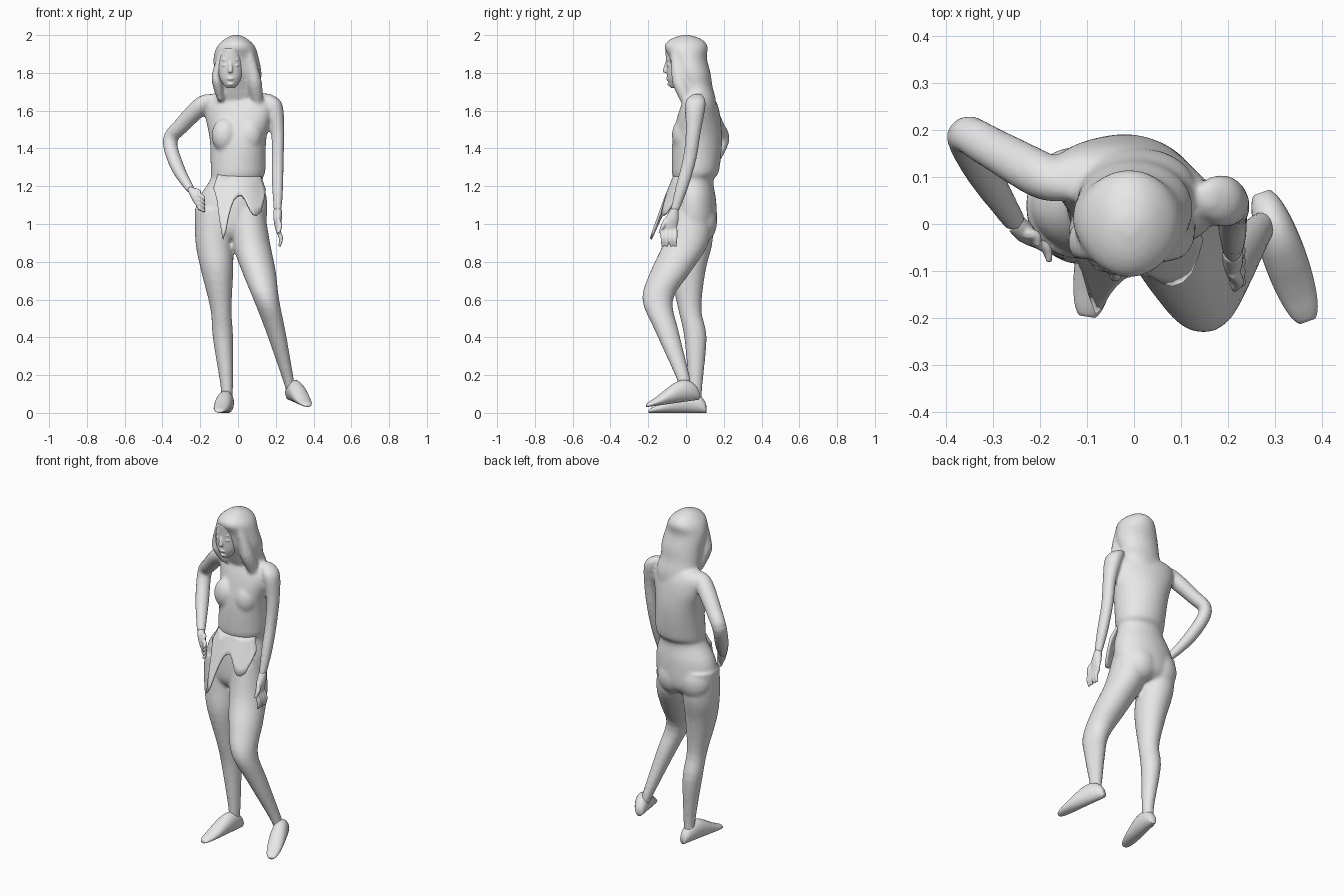
import bpy, bmesh, math
from mathutils import Vector

if "Cube" in bpy.data.objects:
    bpy.data.objects.remove(bpy.data.objects["Cube"], do_unlink=True)

X, Y, Z = Vector((1, 0, 0)), Vector((0, 1, 0)), Vector((0, 0, 1))

grey = bpy.data.materials.new("plain grey")
grey.use_nodes = True
grey.diffuse_color = (.8, .8, .8, 1)
grey.node_tree.nodes["Principled BSDF"].inputs["Base Color"].default_value = grey.diffuse_color


def finish(name, bm):
    """Turn a bmesh into a smooth, grey, named object."""
    bmesh.ops.recalc_face_normals(bm, faces=bm.faces)
    mesh = bpy.data.meshes.new(name)
    bm.to_mesh(mesh)
    bm.free()
    mesh.materials.append(grey)
    for polygon in mesh.polygons:
        polygon.use_smooth = True
    obj = bpy.data.objects.new(name, mesh)
    bpy.context.collection.objects.link(obj)
    return obj


def fuse(name, parts, voxel, softness):
    """Melt overlapping parts into one continuous skin."""
    bm = bmesh.new()
    for part in parts:
        bm.from_mesh(part.data)
        bpy.data.objects.remove(part, do_unlink=True)
    skin = finish(name, bm)
    remesh = skin.modifiers.new("melt parts", 'REMESH')
    remesh.mode = 'VOXEL'
    remesh.voxel_size = voxel
    remesh.use_smooth_shade = True
    soften = skin.modifiers.new("soften seams", 'SMOOTH')
    soften.iterations = softness


def smooth_sections(sections, steps):
    """Insert in-between sections along a Catmull-Rom path."""
    result = []
    last = len(sections) - 1
    for index in range(last):
        before, start, end, after = (
            sections[max(0, min(last, k))] for k in range(index - 1, index + 3))
        for step in range(steps):
            t = step / steps
            result.append([
                q + t / 2 * (r - p + t * (2 * p - 5 * q + 4 * r - s + t * (3 * (q - r) + s - p)))
                for p, q, r, s in zip(before, start, end, after)])
    result.append(list(sections[-1]))
    return result


def loft(name, sections, side=X, depth=Y, sides=24, twist=0, follow=None):
    """Skin elliptical sections (x, y, z, half width, half depth).
    With a follow axis, the rings turn along the path instead."""
    rows = smooth_sections(sections, 4)
    centres = [Vector(row[:3]) for row in rows]
    last = len(rows) - 1
    bm = bmesh.new()
    rings = []
    for index, (centre, row) in enumerate(zip(centres, rows)):
        if follow:
            tangent = (centres[min(index + 1, last)] - centres[max(index - 1, 0)]).normalized()
            side = follow.cross(tangent).normalized()
            depth = tangent.cross(side)
        ring = []
        for k in range(sides):
            angle = math.tau * k / sides
            offset = side * row[3] * math.cos(angle) + depth * row[4] * math.sin(angle)
            # The twist grows from the waist up to the shoulders
            offset.y -= twist * offset.x * max(0, min(1, (centre.z - 1.3) * 4))
            ring.append(bm.verts.new(centre + offset))
        rings.append(ring)
    for low, high in zip(rings, rings[1:]):
        for k in range(sides):
            bm.faces.new((low[k - 1], low[k], high[k], high[k - 1]))
    bm.faces.new(rings[0])
    bm.faces.new(rings[-1])
    return finish(name, bm)


def limb(name, path, ratio=1, **options):
    """Loft whose depth is a fixed ratio of its width."""
    return loft(name, [(*point, point[-1] * ratio) for point in path], **options)


def blob(name, centre, radii):
    """Smooth ellipsoid."""
    bm = bmesh.new()
    bmesh.ops.create_uvsphere(bm, u_segments=20, v_segments=12, radius=1)
    bmesh.ops.scale(bm, vec=radii, verts=bm.verts)
    bmesh.ops.translate(bm, vec=centre, verts=bm.verts)
    return finish(name, bm)


def hand(prefix, wrist, knuckles, across, reach):
    """Flat palm, four bent fingers and a thumb on the across side."""
    wrist, knuckles, reach = Vector(wrist), Vector(knuckles), Vector(reach)
    normal = across.cross(knuckles - wrist).normalized()
    middle = wrist.lerp(knuckles, .5)
    parts = [loft(prefix + "_palm", [
        (*wrist, .022, .022), (*middle, .036, .022), (*knuckles, .04, .012)], across, normal)]

    def finger(name, start, tip):
        bend = start.lerp(tip, .5) + normal * .012
        parts.append(limb(name, [(*start, .012), (*bend, .012), (*tip, .007)],
                          sides=8, follow=across))

    for number in range(4):
        start = knuckles + across * (number - 1.5) * .022
        finger(f"finger_{number}", start, start + reach)
    finger("thumb", middle + across * .03, knuckles + across * .05 + reach * .2)
    fuse(prefix + "_hand", parts, .005, 2)


def shoe(name, heel, toe):
    """Soft shoe: sole line from heel to toe, tallest at the ankle, rounded ends."""
    heel, toe = Vector(heel), Vector(toe)
    side = (toe - heel).cross(Z).normalized()
    sections = []
    for step in range(12):
        t = .5 - .49 * math.cos(math.pi * step / 11)
        rounding = math.sin(math.pi * t) ** .3
        half_height = rounding * (.022 + .042 * math.cos((t - .2) * math.pi / 1.6) ** 2)
        centre = heel.lerp(toe, t) + Z * half_height
        sections.append((*centre, .046 * rounding, half_height))
    loft(name, sections, side, Z)


# Torso from pelvis to neck, shoulders turned, blouse gathered at the waist
body = [loft("torso", [
    (-.04, .03, .92, .1, .08), (-.04, .04, .98, .18, .12), (-.03, .04, 1.12, .185, .12),
    (-.01, .04, 1.23, .14, .105), (0, .05, 1.28, .145, .125), (0, .06, 1.45, .15, .13),
    (0, .07, 1.6, .18, .1), (-.01, .07, 1.67, .16, .07), (-.02, .04, 1.71, .07, .06),
    (-.02, .01, 1.8, .05, .05)], sides=32, twist=.2)]
for name, bust_x, buttock_x in (("right", -.07, -.12), ("left", .06, .02)):
    body.append(blob(name + "_bust", (bust_x, -.015, 1.47), (.07, .06, .09)))
    body.append(blob(name + "_buttock", (buttock_x, .08, 1.01), (.1, .085, .11)))

# Straight right leg and bent left leg, with ankles
body.append(limb("right_leg", [
    (-.13, .04, 1.08, .1), (-.125, .03, .9, .1), (-.11, .01, .75, .085), (-.09, .02, .55, .056),
    (-.08, .05, .4, .054), (-.06, .05, .15, .034), (-.06, .05, .06, .03)], 1.1))
body.append(limb("left_leg", [
    (.05, .03, 1.08, .09), (.07, 0, .9, .1), (.11, -.08, .75, .09), (.15, -.15, .6, .068),
    (.2, -.1, .43, .052), (.26, -.02, .2, .032), (.28, 0, .12, .026)], 1.2))
shoe("right_shoe", (-.05, .11, 0), (-.1, -.2, 0))
shoe("left_shoe", (.27, .07, .07), (.37, -.21, .03))

# Hanging left arm, right arm bent with its hand on the hip
body.append(limb("left_arm", [
    (.15, .06, 1.69, .02), (.185, .05, 1.64, .048), (.21, .04, 1.5, .036),
    (.21, .02, 1.35, .032), (.21, -.02, 1.2, .03), (.21, -.06, 1.07, .021)], 1.15))
hand("left", (.21, -.06, 1.08), (.21, -.09, .97), -Y, (.01, 0, -.09))
body.append(limb("right_arm", [
    (-.13, .08, 1.66, .03), (-.19, .1, 1.63, .046), (-.3, .16, 1.52, .041),
    (-.36, .19, 1.44, .037), (-.32, .11, 1.3, .035), (-.25, 0, 1.18, .022)],
    1.1, follow=X + Y - Z / 3))
hand("right", (-.25, 0, 1.18), (-.21, -.04, 1.12), Z, (.03, -.04, -.02))

# Long hair falling onto the back, with a lock on each side of the face
body.append(loft("hair", [
    (.02, .12, 1.5, .05, .04), (.01, .08, 1.64, .12, .08), (0, .05, 1.73, .12, .09),
    (0, .03, 1.8, .125, .1), (-.01, .01, 1.88, .12, .1), (-.01, 0, 1.94, .1, .115),
    (-.01, 0, 1.98, .06, .08), (-.01, 0, 2, .02, .02)], sides=32))
body.append(limb("right_lock", [
    (-.08, -.05, 1.92, .02), (-.115, -.04, 1.8, .022), (-.11, -.03, 1.74, .026),
    (-.09, .01, 1.65, .018)], 1.6))
body.append(limb("left_lock", [
    (.05, -.05, 1.92, .03), (.08, -.04, 1.8, .035), (.09, -.02, 1.72, .04),
    (.11, .03, 1.58, .02)], 1.1))
fuse("body_and_hair", body, .009, 8)

# Head and facial features
head = [
    loft("skull", [
        (-.04, -.06, 1.72, .02, .02), (-.04, -.05, 1.74, .04, .04), (-.04, -.05, 1.78, .06, .05),
        (-.04, -.04, 1.85, .07, .065), (-.03, -.04, 1.93, .06, .07)]),
    limb("nose", [(-.04, -.1, 1.86, .008), (-.04, -.11, 1.81, .013), (-.04, -.1, 1.8, .009)]),
    blob("lips", (-.04, -.095, 1.77), (.02, .01, .01)),
    blob("chin", (-.04, -.08, 1.74), (.02, .02, .01))]
for name, x in (("right", -.07), ("left", -.01)):
    for feature, z in (("eye", 1.84), ("brow", 1.87)):
        head.append(blob(f"{name}_{feature}", (x, -.09, z), (.016, .012, .007)))
fuse("face", head, .004, 4)

# Draped hem flaring out of the waist, with a long pointed fold: (x, bottom z)
bm = bmesh.new()
columns = []
for x, bottom_z in smooth_sections([
        (-.13, 1.19), (-.11, 1.12), (-.08, .92), (-.05, 1.04), (-.02, 1.13), (.02, 1.15),
        (.05, 1.1), (.08, 1.05), (.12, 1.06), (.145, 1.18)], 2):
    waist = math.sqrt(max(0, 1 - ((x + .01) / .17) ** 2))
    top = Vector((x * .8, .05 - .11 * waist, 1.26))
    drop = top.z - bottom_z
    bottom = Vector((x, top.y - drop * .4, bottom_z))
    columns.append([bm.verts.new(top.lerp(bottom, row / 5)) for row in range(6)])
for left, right in zip(columns, columns[1:]):
    for row in range(5):
        bm.faces.new((left[row], right[row], right[row + 1], left[row + 1]))
cloth = finish("draped_hem", bm).modifiers.new("cloth thickness", 'SOLIDIFY')
cloth.thickness = .012
cloth.offset = 0
